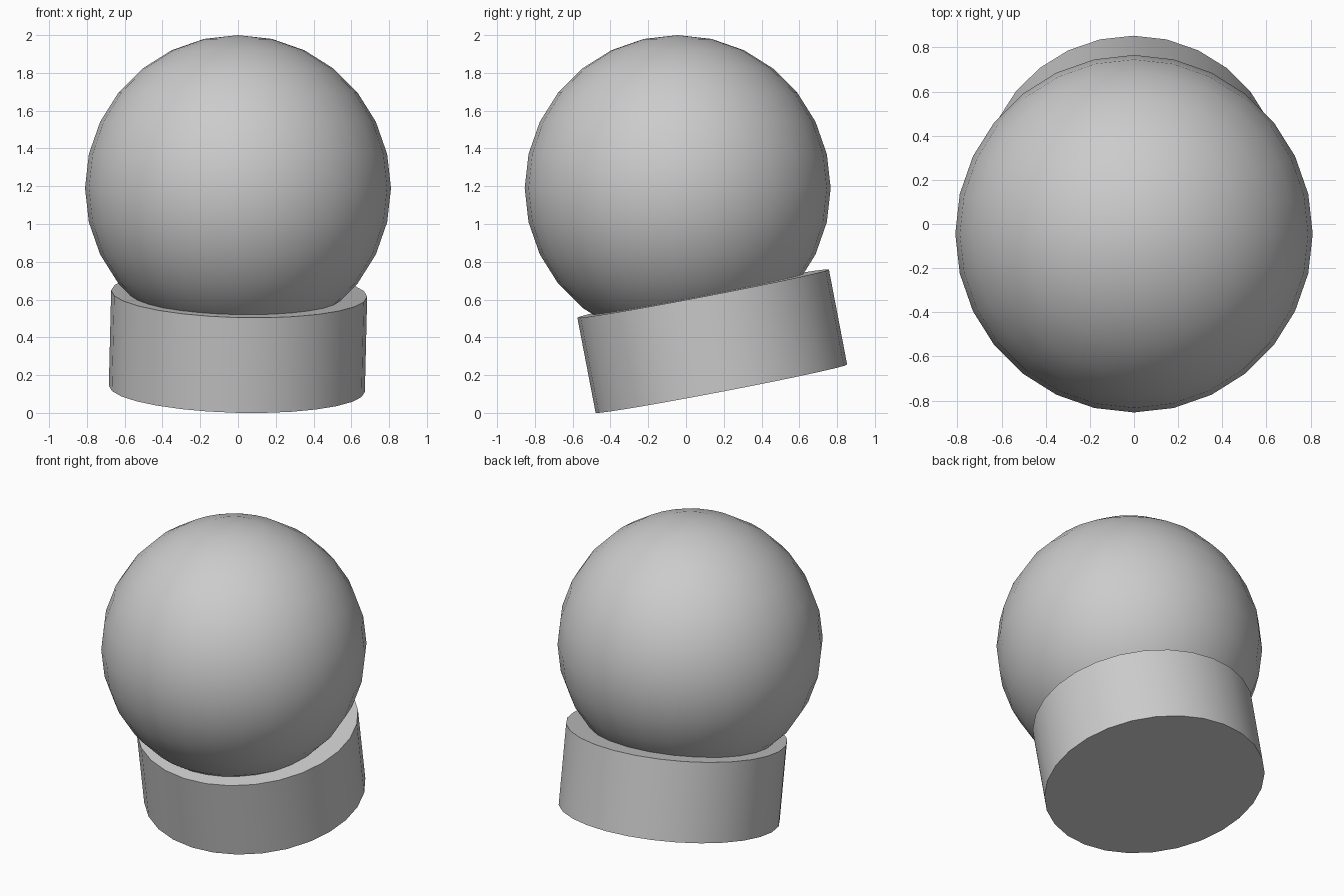
import bpy
from math import radians

cube = bpy.data.objects.get("Cube")
if cube:
    bpy.data.objects.remove(cube, do_unlink=True)

SIDES = 28

# One plain grey for everything
grey = bpy.data.materials.new("plain_grey")
grey.use_nodes = True
colour = (0.6, 0.6, 0.6, 1)
grey.diffuse_color = colour
grey.node_tree.nodes["Principled BSDF"].inputs["Base Color"].default_value = colour


def finish(name):
    part = bpy.context.object
    part.name = name
    part.data.name = name
    part.data.materials.append(grey)
    bpy.ops.object.shade_smooth_by_angle(angle=radians(35))
    return part


# Ball resting in the base
bpy.ops.mesh.primitive_uv_sphere_add(
    segments=SIDES, ring_count=SIDES // 2, radius=0.81, location=(0, -0.044, 1.19))
finish("ball")

# Short round base, tipped forward and very slightly sideways
bpy.ops.mesh.primitive_cylinder_add(
    vertices=SIDES, radius=0.678, depth=0.513, location=(0, 0.139, 0.38),
    rotation=(radians(10.85), radians(1.4), 0))
finish("round_base")
